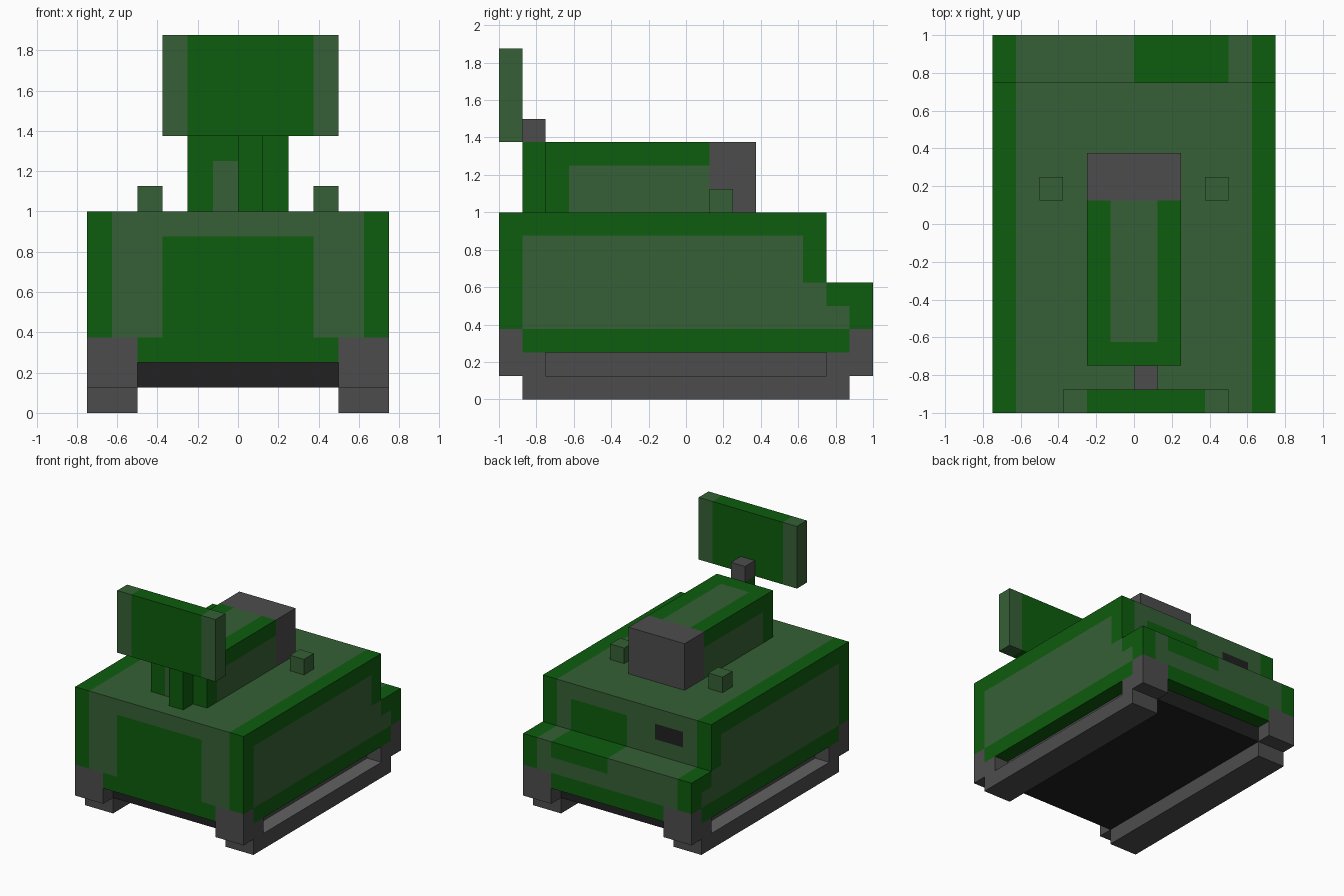
import bpy, bmesh
from mathutils import Vector

cube = bpy.data.objects.get("Cube")
if cube:
    bpy.data.objects.remove(cube, do_unlink=True)


def make_material(name, rgb):
    m = bpy.data.materials.new(name)
    m.use_nodes = True
    col = (*rgb, 1.0)
    m.diffuse_color = col
    bsdf = next(n for n in m.node_tree.nodes if n.type == 'BSDF_PRINCIPLED')
    bsdf.inputs["Base Color"].default_value = col
    bsdf.inputs["Roughness"].default_value = 0.9
    return m


MATS = {
    "green": make_material("bright green", (0.004, 0.107, 0.004)),
    "pale": make_material("pale green", (0.037, 0.117, 0.037)),
    "grey": make_material("dark grey", (0.075, 0.073, 0.075)),
    "light": make_material("mid grey", (0.12, 0.12, 0.12)),
    "black": make_material("black", (0.015, 0.015, 0.015)),
}


def prism(name, profile, x0, x1, rule, cuts=((), (), ())):
    """Extrude a y-z profile along x, slice it at the cuts, colour faces by rule."""
    bm = bmesh.new()
    face = bm.faces.new([bm.verts.new((x0, y, z)) for y, z in profile])
    ext = bmesh.ops.extrude_face_region(bm, geom=[face])
    bmesh.ops.translate(bm, vec=(x1 - x0, 0, 0),
                        verts=[v for v in ext["geom"] if isinstance(v, bmesh.types.BMVert)])
    for axis in range(3):
        normal = Vector((0, 0, 0))
        normal[axis] = 1
        for c in cuts[axis]:
            bmesh.ops.bisect_plane(bm, geom=bm.verts[:] + bm.edges[:] + bm.faces[:],
                                   dist=1e-5, plane_co=normal * c, plane_no=normal)
    bmesh.ops.recalc_face_normals(bm, faces=bm.faces[:])
    bm.normal_update()
    used = []
    for f in bm.faces:
        key = rule(f.calc_center_median(), f.normal) if callable(rule) else rule
        if key not in used:
            used.append(key)
        f.material_index = used.index(key)
    mesh = bpy.data.meshes.new(name)
    bm.to_mesh(mesh)
    bm.free()
    for key in used:
        mesh.materials.append(MATS[key])
    obj = bpy.data.objects.new(name, mesh)
    bpy.context.collection.objects.link(obj)
    return obj


def box(name, x, y, z, rule, cuts=((), (), ())):
    profile = [(y[0], z[0]), (y[1], z[0]), (y[1], z[1]), (y[0], z[1])]
    return prism(name, profile, x[0], x[1], rule, cuts)


# Hull with a lower rear step
def hull_paint(c, n):
    x, y, z = c
    ax = abs(x)
    if n.z < -0.5:
        return "green"
    if abs(n.x) > 0.5:                                   # flanks
        if z < 0.375:
            return "grey" if abs(y) > 0.875 else "green"
        rear = 0.625 if z > 0.625 else 0.75 if z > 0.5 else 0.875
        return "pale" if z < 0.875 and -0.875 < y < rear else "green"
    if abs(n.y) > 0.5 and z < 0.375:                     # lower band and corners
        return "grey" if ax > 0.5 else "green"
    if ax > 0.625:
        return "green"
    if n.y < -0.5:                                       # nose panel
        return "green" if ax < 0.375 and z < 0.875 else "pale"
    if n.z > 0.5 and z > 0.9:                            # deck
        return "pale"
    if n.y > 0.5 and -0.5 < x < -0.25 and 0.75 < z < 0.875:
        return "black"                                   # rear vent
    if 0 < x < 0.5 and 0.5 < z < 0.875:                  # rear hatch panel
        return "green"
    return "pale"


prism("hull", [(-1, 0.25), (1, 0.25), (1, 0.625), (0.75, 0.625), (0.75, 1), (-1, 1)],
      -0.75, 0.75, hull_paint,
      ((-0.625, -0.5, -0.375, -0.25, 0, 0.375, 0.5, 0.625),
       (-0.875, 0.625, 0.75, 0.875),
       (0.375, 0.5, 0.625, 0.75, 0.875)))

# Running gear
box("floor", (-0.5, 0.5), (-0.875, 0.875), (0.125, 0.25), "black")
for side, s in (("left", 1), ("right", -1)):
    def span(a, b):
        return sorted((s * a, s * b))
    box(side + "_track", span(0.5, 0.75), (-0.875, 0.875), (0, 0.125),
        lambda c, n: "light" if n.z > 0.5 else "grey")
    box(side + "_track_wall", span(0.5, 0.625), (-0.75, 0.75), (0.125, 0.25), "grey")
    for end, e in (("front", -1), ("rear", 1)):
        box(f"{side}_{end}_post", span(0.5, 0.75), sorted((e * 0.75, e * 1.0)),
            (0.125, 0.25), "grey")
    # Small deck block
    box(side + "_deck_block", span(0.375, 0.5), (0.125, 0.25), (1, 1.125), "pale")


# Turret housing with a grey rear
def turret_paint(c, n):
    x, y, z = c
    if y > 0.125:
        return "grey"
    if abs(n.x) > 0.5:
        return "pale" if y > -0.625 and z < 1.25 else "green"
    if n.z > 0.5:
        return "pale" if y > -0.625 and abs(x) < 0.125 else "green"
    if n.y < -0.5:
        return "pale" if abs(x) < 0.125 and z < 1.25 else "green"
    return "green"


box("turret", (-0.25, 0.25), (-0.75, 0.375), (1, 1.375), turret_paint,
    ((-0.125, 0.125), (-0.625, 0.125), (1.25,)))

# Mast, its bracket and the upright panel
box("mast", (0, 0.125), (-0.875, -0.75), (1, 1.375), "green")
box("mast_bracket", (0, 0.125), (-0.875, -0.75), (1.375, 1.5), "grey")
box("upright_panel", (-0.375, 0.5), (-1, -0.875), (1.375, 1.875),
    lambda c, n: "green" if -0.25 < c.x < 0.375 else "pale",
    ((-0.25, 0.375), (), ()))
